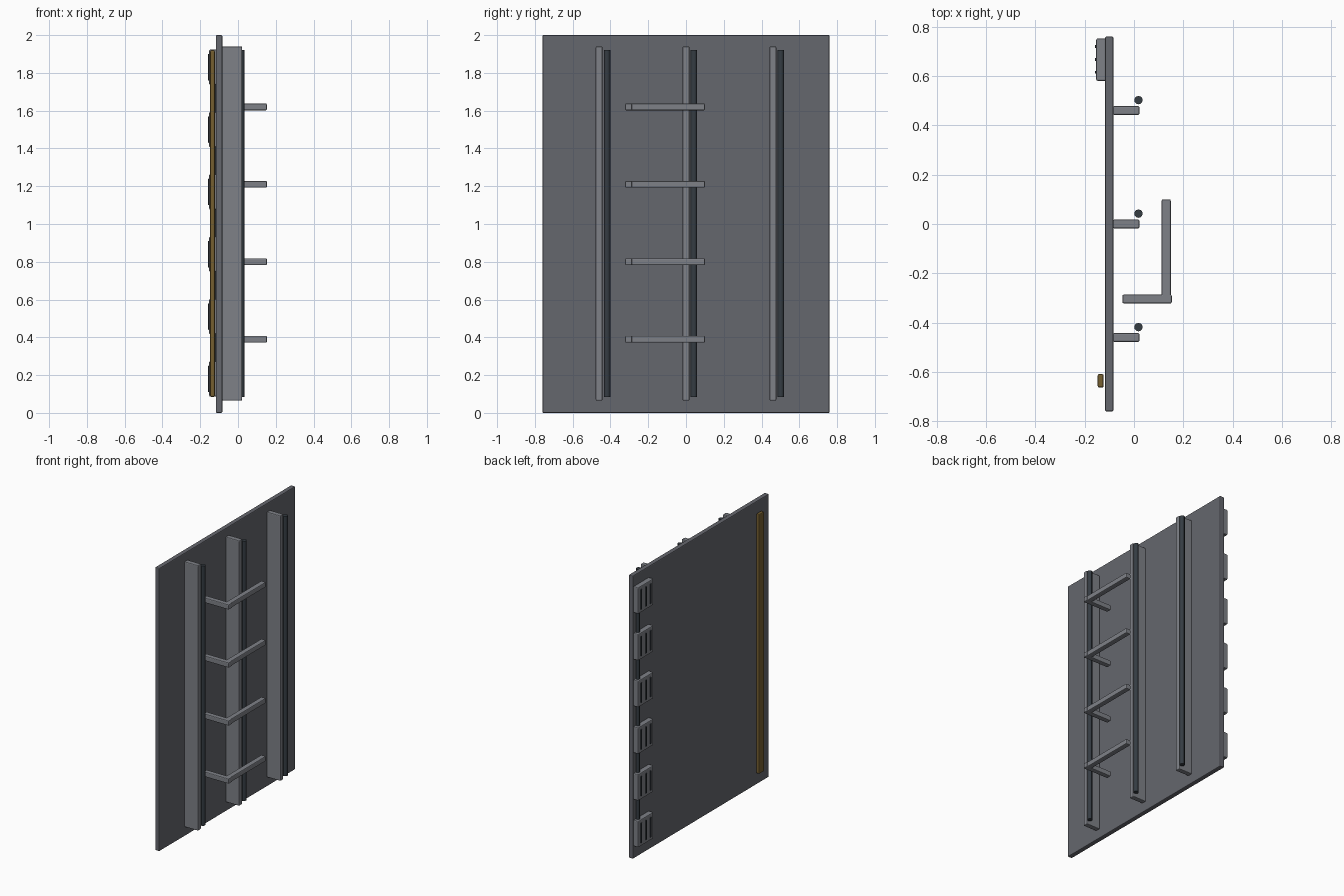
import bpy

if "Cube" in bpy.data.objects:
    bpy.data.objects.remove(bpy.data.objects["Cube"])


def material(name, rgb):
    m = bpy.data.materials.new(name)
    m.diffuse_color = (*rgb, 1)
    m.use_nodes = True
    m.node_tree.nodes["Principled BSDF"].inputs["Base Color"].default_value = m.diffuse_color
    return m


DARK = material("dark_steel", (0.13, 0.135, 0.155))
STEEL = material("steel", (0.21, 0.22, 0.245))
RUBBER = material("dark_rod", (0.035, 0.045, 0.055))
BRASS = material("brass", (0.18, 0.115, 0.03))


def box(name, x, y, z, mat, bevel=0.006):
    """Bevelled box given as (min, max) on each axis."""
    bpy.ops.mesh.primitive_cube_add(size=1, location=[sum(r) / 2 for r in (x, y, z)])
    o = bpy.context.object
    o.name = name
    o.scale = [r[1] - r[0] for r in (x, y, z)]
    bpy.ops.object.transform_apply(location=False, rotation=False, scale=True)
    o.data.materials.append(mat)
    b = o.modifiers.new("edge", "BEVEL")
    b.width = bevel
    b.segments = 2
    return o


def rod(name, x, y, z, radius, mat):
    """Vertical round rod."""
    bpy.ops.mesh.primitive_cylinder_add(vertices=12, radius=radius, depth=z[1] - z[0],
                                        location=(x, y, (z[0] + z[1]) / 2))
    o = bpy.context.object
    o.name = name
    o.data.materials.append(mat)
    bpy.ops.object.shade_smooth_by_angle()


# Door slab
box("door_panel", (-0.117, -0.083), (-0.76, 0.76), (0, 2), DARK)

# Stiffening ribs, each with a locking rod beside it
for i, y in enumerate((-0.46, 0, 0.46)):
    box(f"rib_{i}", (-0.085, 0.022), (y - 0.018, y + 0.018), (0.065, 1.94), STEEL)
    rod(f"locking_rod_{i}", 0.018, y + 0.042, (0.085, 1.92), 0.017, RUBBER)

# L-shaped handles
for i in range(4):
    z = 0.39 + 0.41 * i
    zr = (z - 0.018, z + 0.018)
    box(f"handle_bar_{i}", (0.112, 0.149), (-0.30, 0.10), zr, STEEL)
    box(f"handle_arm_{i}", (-0.047, 0.153), (-0.322, -0.286), zr, STEEL)

# Hinge blocks with raised strips, strung on one pin
rod("hinge_pin", -0.128, 0.72, (0.09, 1.92), 0.013, RUBBER)
for i in range(6):
    z = 0.18 + 0.33 * i
    box(f"hinge_block_{i}", (-0.153, -0.113), (0.58, 0.752), (z - 0.093, z + 0.093), STEEL)
    for j, y in enumerate((0.615, 0.667, 0.719)):
        box(f"hinge_strip_{i}_{j}", (-0.158, -0.15), (y - 0.006, y + 0.006),
            (z - 0.07, z + 0.07), RUBBER, 0.002)

# Brass sealing strip on the opposite edge
box("seal_strip", (-0.147, -0.123), (-0.663, -0.608), (0.085, 1.92), BRASS)
